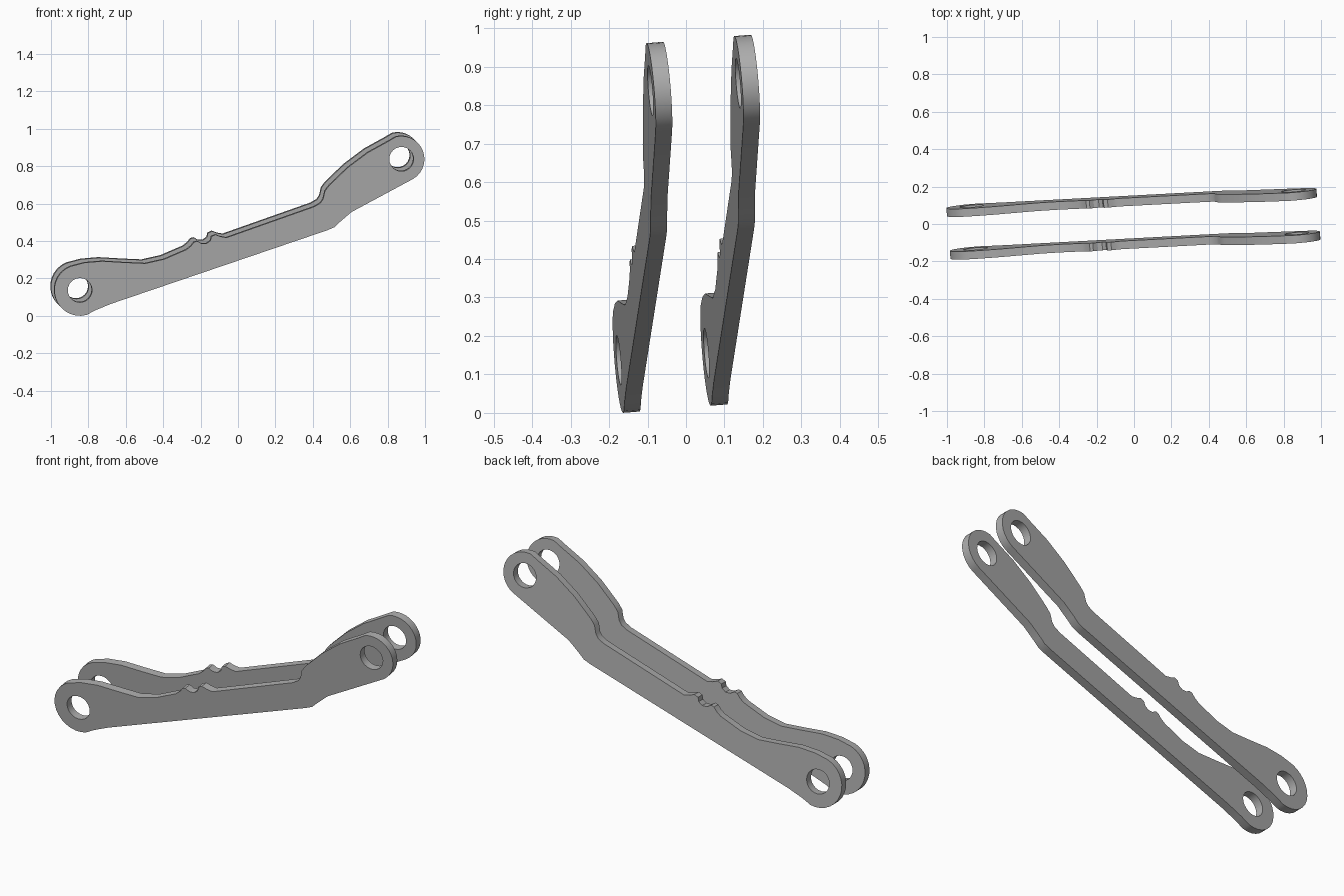
import bpy
import bmesh
from math import cos, sin, radians
from mathutils import Vector

default_cube = bpy.data.objects.get("Cube")
if default_cube:
    bpy.data.objects.remove(default_cube, do_unlink=True)

# Plain grey metal shared by both plates
metal = bpy.data.materials.new("plain_grey")
metal.use_nodes = True
grey = (0.42, 0.42, 0.42, 1)
metal.diffuse_color = grey
metal.node_tree.nodes["Principled BSDF"].inputs["Base Color"].default_value = grey

# The plates lean slightly: this is the direction across their thickness
ACROSS = Vector((-0.081, 1, 0.081))
THICKNESS = 0.043
SPACING = 0.228
LEFT_EYE = (-0.845, 0.137)
RIGHT_EYE = (0.874, 0.838)


def arc(centre, radius, start, end, steps):
    """Points on a circular arc, angles in degrees."""
    points = []
    for i in range(steps + 1):
        angle = radians(start + (end - start) * i / steps)
        points.append((centre[0] + radius * cos(angle),
                       centre[1] + radius * sin(angle)))
    return points


def on_plate(x, z):
    """Lift a front-view point on to the leaning front face."""
    return Vector((x, -0.0955 + 0.081 * (x - z), z))


# Upper edge: broad end, waist, two locating bumps, neck and raised end
upper_edge = [
    (-0.82, 0.284), (-0.725, 0.292), (-0.607, 0.285), (-0.495, 0.28),
    (-0.393, 0.303), (-0.275, 0.354),
    (-0.251, 0.373), (-0.235, 0.394), (-0.217, 0.399), (-0.195, 0.386),
    (-0.168, 0.386), (-0.147, 0.402), (-0.142, 0.424), (-0.12, 0.434),
    (-0.094, 0.424), (-0.061, 0.418),
    (0.409, 0.584), (0.441, 0.603), (0.455, 0.624), (0.465, 0.667),
    (0.487, 0.696), (0.588, 0.793), (0.695, 0.873), (0.802, 0.932),
]
# Lower edge: nearly straight with one elbow below the neck
lower_edge = [(0.607, 0.555), (0.543, 0.5), (0.516, 0.474), (0.479, 0.458),
              (-0.676, 0.065), (-0.762, 0.03)]

outline = (arc(LEFT_EYE, 0.137, 285, 112, 14) + upper_edge
           + arc(RIGHT_EYE, 0.123, 103, -60, 14) + lower_edge)
holes = [arc(eye, 0.065, 0, 345, 23) for eye in (LEFT_EYE, RIGHT_EYE)]


def build_plate(name, offset):
    bm = bmesh.new()
    # Closed loops for the outline and both pivot holes
    for loop in [outline] + holes:
        verts = [bm.verts.new(on_plate(x, z) + offset) for x, z in loop]
        for i, vert in enumerate(verts):
            bm.edges.new((verts[i - 1], vert))
    bmesh.ops.triangle_fill(bm, use_beauty=True, edges=bm.edges[:],
                            normal=-ACROSS)
    # Give the sheet its thickness, keeping the front face as a cap
    result = bmesh.ops.extrude_face_region(bm, geom=bm.faces[:],
                                           use_keep_orig=True)
    moved = [g for g in result["geom"] if isinstance(g, bmesh.types.BMVert)]
    bmesh.ops.translate(bm, verts=moved, vec=ACROSS * THICKNESS)
    bmesh.ops.recalc_face_normals(bm, faces=bm.faces[:])

    mesh = bpy.data.meshes.new(name)
    bm.to_mesh(mesh)
    bm.free()
    mesh.materials.append(metal)
    plate = bpy.data.objects.new(name, mesh)
    bpy.context.collection.objects.link(plate)
    bpy.ops.object.select_all(action="DESELECT")
    plate.select_set(True)
    bpy.context.view_layer.objects.active = plate
    bpy.ops.object.shade_smooth_by_angle(angle=radians(30))


build_plate("front_link_plate", Vector((0, 0, 0)))
build_plate("back_link_plate", ACROSS * SPACING)
